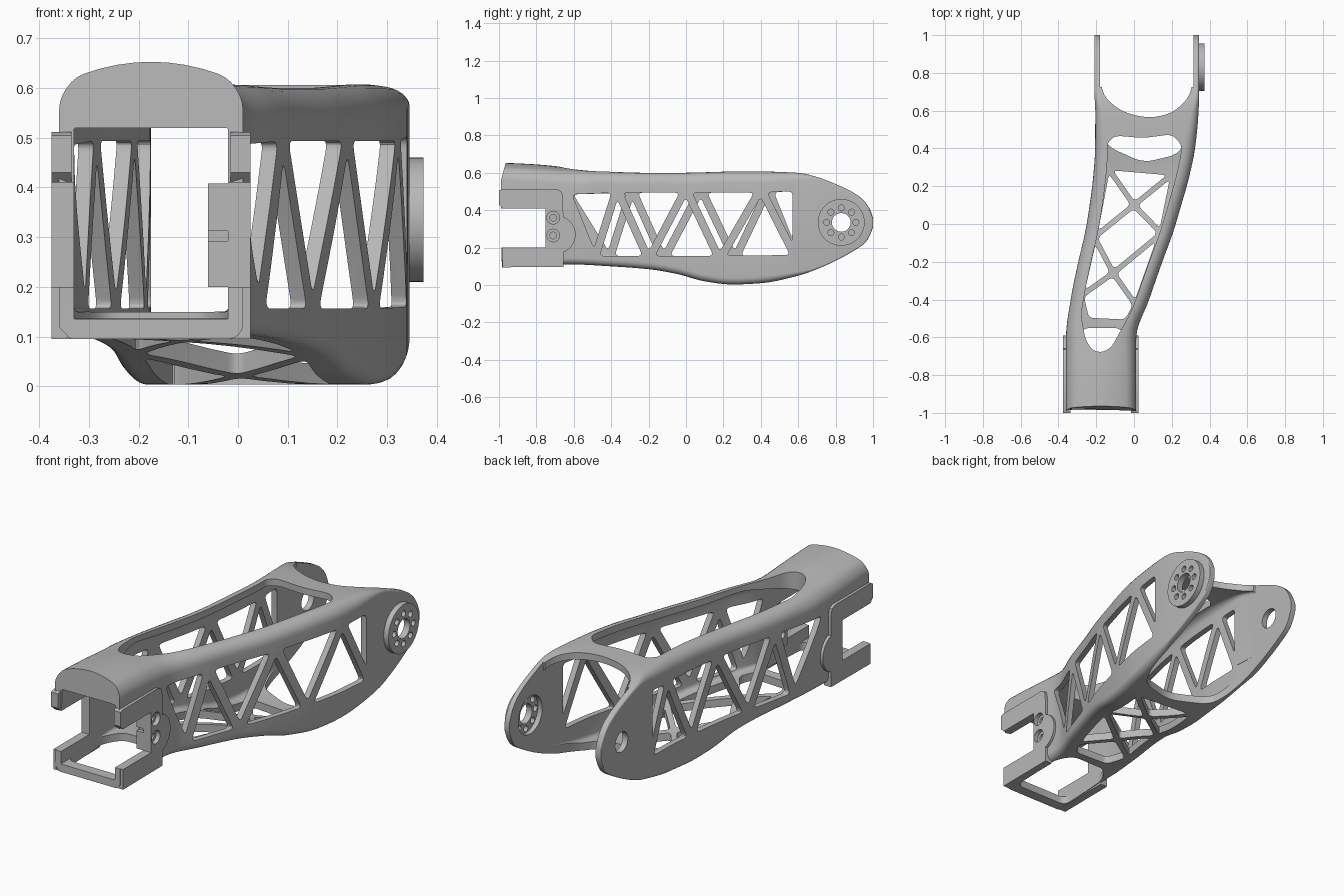
import bpy, bmesh, math
from mathutils import Vector

cube = bpy.data.objects.get("Cube")
if cube:
    bpy.data.objects.remove(cube, do_unlink=True)

grey = bpy.data.materials.new("plain grey")
grey.use_nodes = True
grey.diffuse_color = (0.48, 0.48, 0.48, 1)
grey.node_tree.nodes["Principled BSDF"].inputs["Base Color"].default_value = grey.diffuse_color


def make(name, bm):
    bmesh.ops.recalc_face_normals(bm, faces=bm.faces)
    mesh = bpy.data.meshes.new(name)
    bm.to_mesh(mesh)
    bm.free()
    mesh.materials.append(grey)
    obj = bpy.data.objects.new(name, mesh)
    bpy.context.collection.objects.link(obj)
    return obj


def inset(pts, t):
    """Shrink a convex polygon by t."""
    out, n = [], len(pts)
    for i in range(n):
        p = Vector(pts[i])
        a = (Vector(pts[i - 1]) - p).normalized()
        b = (Vector(pts[(i + 1) % n]) - p).normalized()
        out.append(p + (a + b) * t / abs(a.x * b.y - a.y * b.x))
    return out


def rounded(pts, r, steps=5):
    out, n = [], len(pts)
    for i in range(n):
        p = Vector(pts[i])
        a, b = Vector(pts[i - 1]) - p, Vector(pts[(i + 1) % n]) - p
        a *= min(r / a.length, 0.45)
        b *= min(r / b.length, 0.45)
        for k in range(steps + 1):
            t = k / steps
            out.append(p + a * (1 - t) ** 2 + b * t ** 2)
    return out


def prism(bm, pts, axis, lo, hi):
    def place(p, d):
        return (d, p[0], p[1]) if axis == "x" else (p[0], p[1], d)
    ends = [[bm.verts.new(place(p, d)) for p in pts] for d in (lo, hi)]
    n = len(pts)
    bm.faces.new(ends[0][::-1])
    bm.faces.new(ends[1])
    for i in range(n):
        j = (i + 1) % n
        bm.faces.new((ends[0][i], ends[0][j], ends[1][j], ends[1][i]))


def circle(c, r, n=40):
    return [(c[0] + r * math.cos(math.tau * i / n), c[1] + r * math.sin(math.tau * i / n)) for i in range(n)]


def solid(name, polys, axis, lo, hi):
    bm = bmesh.new()
    for p in polys:
        prism(bm, p, axis, lo, hi)
    return make(name, bm)


def cut(obj, cutter):
    cutter.hide_render = True
    mod = obj.modifiers.new("cut", "BOOLEAN")
    mod.operation, mod.solver, mod.object = "DIFFERENCE", "EXACT", cutter
    bpy.context.view_layer.objects.active = obj
    bpy.ops.object.modifier_apply(modifier=mod.name)
    bpy.data.objects.remove(cutter, do_unlink=True)


# Body stations: y, left x, right x, bottom z, top z, corner radius, crown
STATIONS = [
    (-1, -.36, .01, .095, .653, .05, .045), (-.8, -.36, .01, .1, .645, .05, .045),
    (-.6, -.36, .012, .11, .625, .06, .03), (-.4, -.335, .08, .1, .61, .06, .01),
    (-.2, -.295, .15, .085, .6, .06, 0), (-.05, -.26, .205, .06, .6, .06, 0),
    (.1, -.235, .25, .02, .603, .06, 0), (.25, -.216, .292, .003, .607, .06, 0),
    (.4, -.206, .323, .01, .607, .06, 0), (.6, -.205, .342, .05, .6, .04, 0),
    (.7, -.21, .345, .085, .578, .015, 0), (.8, -.21, .345, .13, .54, .012, 0),
    (.9, -.21, .345, .185, .492, .012, 0), (.96, -.21, .345, .228, .442, .012, 0),
    (.99, -.21, .345, .28, .39, .012, 0), (1, -.21, .345, .31, .36, .012, 0)]


def station(y):
    """Monotone cubic interpolation of the station table."""
    S = STATIONS
    i = max(k for k in range(len(S) - 1) if S[k][0] <= y or k == 0)
    h = S[i + 1][0] - S[i][0]
    t = min(max((y - S[i][0]) / h, 0), 1)

    def slope(k, c):
        if k == 0 or k == len(S) - 1:
            return 0
        a = (S[k][c] - S[k - 1][c]) / (S[k][0] - S[k - 1][0])
        b = (S[k + 1][c] - S[k][c]) / (S[k + 1][0] - S[k][0])
        return 2 * a * b / (a + b) if a * b > 0 else 0
    return [S[i][c] * (1 + 2 * t) * (1 - t) ** 2 + S[i + 1][c] * t * t * (3 - 2 * t)
            + h * (slope(i, c) * t * (1 - t) ** 2 - slope(i + 1, c) * t * t * (1 - t))
            for c in range(1, 7)]


def section(xl, xr, zb, zt, r, crown):
    rb = r * 0.6
    pts = []
    corners = [(xl + rb, zb + rb, rb, 2), (xr - rb, zb + rb, rb, 3), (xr - r, zt - r, r, 0), (xl + r, zt - r, r, 1)]
    for x, z, rad, q in corners:
        for k in range(7):
            a = (q + k / 6) * math.pi / 2
            pts.append((x + rad * math.cos(a), z + rad * math.sin(a)))
        if q == 0:
            pts += [(x + (xl + r - x) * k / 8, zt) for k in range(1, 8)]
    mid, half = (xl + xr) / 2, (xr - xl) / 2
    return [(x, z - crown * ((x - mid) / half) ** 2 if z > (zb + zt) / 2 else z) for x, z in pts]


def loft(name, rows):
    bm = bmesh.new()
    rings = [[bm.verts.new((x, y, z)) for x, z in section(*s)] for y, s in rows]
    for a, b in zip(rings, rings[1:]):
        for i in range(len(a)):
            bm.faces.new((a[i - 1], a[i], b[i], b[i - 1]))
    bm.faces.new(rings[0])
    bm.faces.new(rings[-1][::-1])
    return make(name, bm)


def hollow(y):
    xl, xr, zb, zt, r, _ = station(y)
    f = min(max((y + 0.75) / 0.3, 0), 1)
    top = 0.52 + (zt - 0.035 - 0.52) * f
    low = zb + 0.04
    if y > 0.74:
        low, top = -0.1, 0.75
    return xl + 0.03, xr - 0.03, low, top, max(r - 0.025, 0.01) * f + 0.004, 0


# Hollow curved body
ys = [-1 + 0.04 * k for k in range(49)] + [.94, .96, .975, .985, .993, 1]
body = loft("body", [(y, station(y)) for y in ys])
for v in body.data.vertices:
    if v.co.y < -0.99:
        v.co.y = -1 + max(0, v.co.z - 0.52) * 0.27 if v.co.z > 0.3 else -0.985
inner_ys = [-1.1] + [-1 + 0.04 * k for k in range(44)] + [.75, .85, 1.1]
cut(body, loft("hollow", [(y, hollow(y)) for y in inner_ys]))

# Truss windows in both side walls
for side, shift in ((1, 0), (-1, 0.08)):
    top = [(-.64, .505)] + [(y + shift, .515) for y in (-.37, 0, .4 - shift / 2)] + [(.59, .525)]
    low = [(y + shift, .135) for y in (-.49, -.2, .18)] + [(.59, .14)]
    tris = [(top[i], top[i + 1], low[i]) for i in range(4)]
    tris += [(low[i], low[i + 1], top[i + 1]) for i in range(3)]
    polys = [rounded(inset(t, 0.021), 0.025) for t in tris]
    lo, hi = (-0.1, 0.6) if side > 0 else (-0.6, -0.1)
    cut(body, solid("side_windows", polys, "x", lo, hi))

# Long opening in the top, and the rear fork
steps = [-.48 + .08 * k for k in range(12)]
left_edge = [(station(y)[0] + .068, y) for y in steps]
right_edge = [(station(y)[1] - .07, y) for y in steps]
opening = ([(-.085, -.59), (-.12, -.655), (-.17, -.68), (-.22, -.67), (-.258, -.61)] + left_edge
           + [(-.14, .43), (-.1, .468), (.05, .455), (.2, .475), (.243, .43)] + right_edge[::-1])
fork = [(-.18, 1.1), (-.18, .75), (-.15, .66), (-.05, .588), (.08, .56), (.2, .585), (.285, .66), (.315, .75), (.315, 1.1)]
cut(body, solid("top_openings", [rounded(opening, 0.04), rounded(fork, 0.06)], "z", 0.4, 0.8))

# Crossed struts, rear gap and front frame in the underside
c1, c2 = (0, .1), (-.11, -.26)
a, b, c, d = (-.14, .3), (.21, .27), (.145, -.05), (-.21, -.07)
e, f = (-.28, -.38), (.01, -.43)
holes = [(a, b, c1), (a, c1, d), (b, c, c1), (c1, c, c2, d), (d, c2, e), (c, f, c2),
         (c2, f, (-.04, -.52), (-.25, -.51), e)]
rear_gap = [(-.14, .41), (.05, .325), (.24, .37), (.3, .5), (.315, .65), (.315, 1.1), (-.18, 1.1), (-.18, .65), (-.17, .5)]
frame_gap = [(-.33, -.93), (-.02, -.93), (-.02, -.64), (-.07, -.55), (-.27, -.55), (-.33, -.64)]
polys = [rounded(inset(h, 0.014), 0.025) for h in holes] + [rounded(rear_gap, 0.06), rounded(frame_gap, 0.04)]
cut(body, solid("underside_openings", polys, "z", -0.2, 0.17))

# Notch at the front, and pivot holes at the rear
pivot = (0.83, 0.335)
cut(body, solid("notch", [[(-1.2, .2), (-.75, .2), (-.75, .41), (-1.2, .41)]], "x", -0.6, 0.2))
cut(body, solid("left_hole", [circle(pivot, 0.052)], "x", -0.4, 0))
cut(body, solid("right_hole", [circle(pivot, 0.098)], "x", 0.1, 0.6))

# Clamp cheeks beside the front notch
boss = [(-.69 + .1 * math.cos(t), .27 + .1 * math.sin(t)) for t in [math.radians(70 - 10 * k) for k in range(15)]]
cheek = ([(-1, .43), (-1, .505), (-.985, .512), (-.69, .512), (-.665, .5), (-.658, .47)] + boss
         + [(-.656, .097), (-.98, .095), (-.98, .2), (-.75, .2), (-.75, .41), (-.98, .41)])
screws = [(-.71, .36), (-.71, .265)]
parts = [body]
for name, lo, hi in (("left_cheek", -0.015, 0.025), ("right_cheek", -0.375, -0.335)):
    parts.append(solid(name, [cheek], "x", lo, hi))
tab = solid("screw_tab", [[(-.75, .2), (-.66, .2), (-.66, .408), (-.75, .408)]], "x", -0.06, 0.02)
cut(tab, solid("tab_slot", [[(-.8, .292), (-.73, .292), (-.73, .312), (-.8, .312)]], "x", -0.1, -0.015))
parts.append(tab)
for part in (body, parts[1], tab):
    cut(part, solid("screw_heads", [circle(s, 0.034, 24) for s in screws], "x", 0.002, 0.1))
    cut(part, solid("screw_shafts", [circle(s, 0.018, 24) for s in screws], "x", -0.1, 0.1))

# Pivot disc with a ring of bolt holes
bm = bmesh.new()
prism(bm, circle(pivot, 0.125, 64), "x", 0.325, 0.373)
rim = [ed for ed in bm.edges if all(v.co.x > 0.37 for v in ed.verts)]
bmesh.ops.bevel(bm, geom=rim, offset=0.006, segments=2, affect="EDGES")
disc = make("pivot_disc", bm)
ring = [circle(p, 0.016, 16) for p in circle(pivot, 0.078, 8)]
cut(disc, solid("disc_holes", [circle(pivot, 0.05)] + ring, "x", 0.2, 0.5))
cut(disc, solid("disc_recess", [circle(pivot, 0.098)], "x", 0.2, 0.34))
parts.append(disc)

# Smooth shading with crisp edges
bpy.ops.object.select_all(action="DESELECT")
for obj in parts:
    obj.select_set(True)
bpy.context.view_layer.objects.active = body
bpy.ops.object.shade_smooth_by_angle(angle=math.radians(30))
